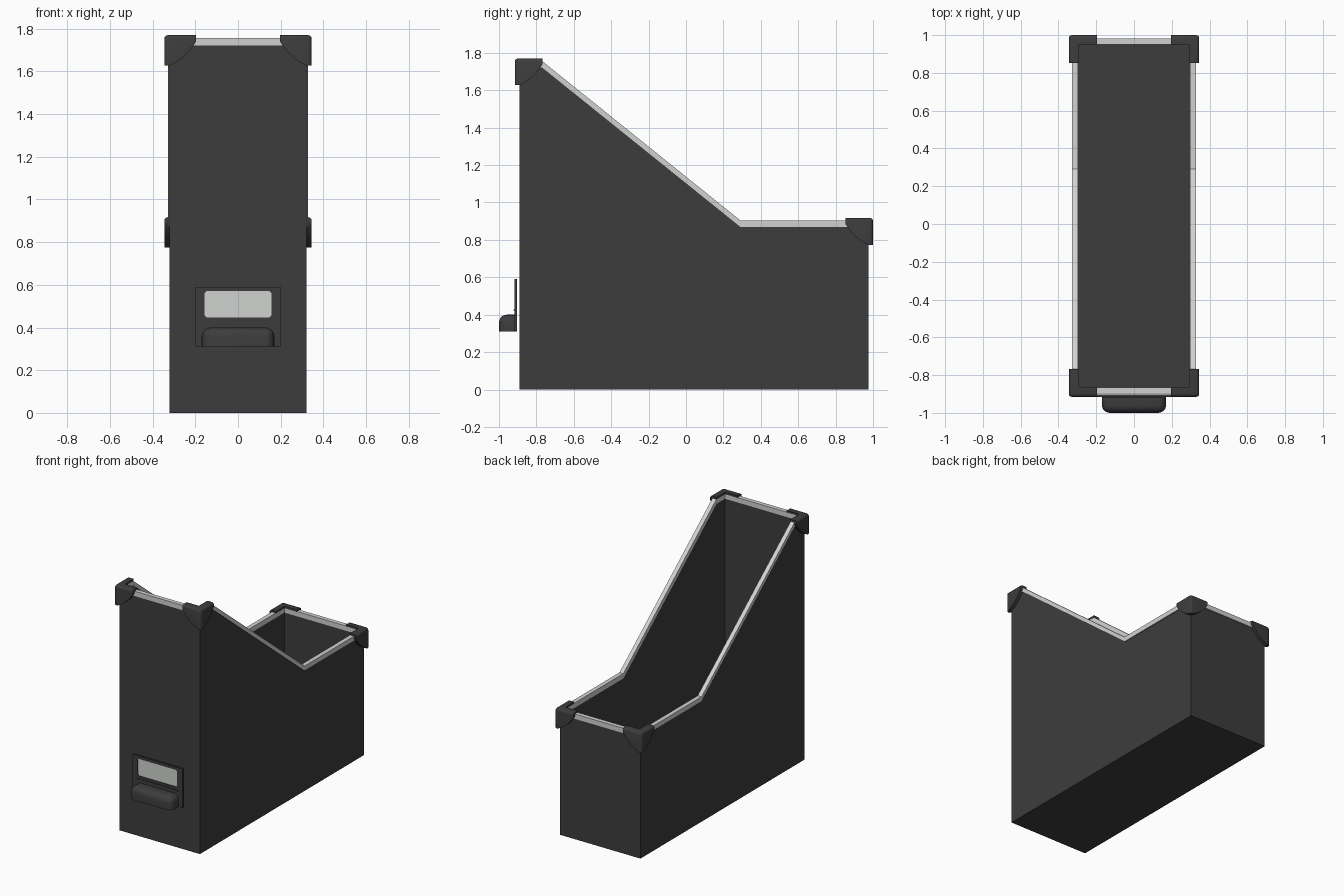
import bpy, bmesh
from mathutils import Vector, Matrix

if "Cube" in bpy.data.objects:
    bpy.data.objects.remove(bpy.data.objects["Cube"])


def material(name, r, g, b):
    m = bpy.data.materials.new(name)
    m.diffuse_color = (r, g, b, 1)
    m.use_nodes = True
    m.node_tree.nodes["Principled BSDF"].inputs["Base Color"].default_value = m.diffuse_color
    return m


DARK = material("charcoal", 0.046, 0.046, 0.046)
LIGHT = material("light grey", 0.63, 0.65, 0.63)


def finish(name, bm, mat):
    bmesh.ops.recalc_face_normals(bm, faces=bm.faces[:])
    me = bpy.data.meshes.new(name)
    bm.to_mesh(me)
    bm.free()
    me.materials.append(mat)
    ob = bpy.data.objects.new(name, me)
    bpy.context.collection.objects.link(ob)
    return ob


def box_bm(lo, hi):
    bm = bmesh.new()
    bmesh.ops.create_cube(bm, size=1)
    lo, hi = Vector(lo), Vector(hi)
    for v in bm.verts:
        v.co = [(lo[i] + hi[i]) / 2 + v.co[i] * (hi[i] - lo[i]) for i in range(3)]
    return bm


def box(name, lo, hi, mat):
    return finish(name, box_bm(lo, hi), mat)


def prism(name, pts, axis, lo, hi, mat):
    """Extrude a (horizontal, z) outline along x (axis 0) or y (axis 1)."""
    bm = bmesh.new()
    to3 = (lambda p, t: (t, p[0], p[1])) if axis == 0 else (lambda p, t: (p[0], t, p[1]))
    a = [bm.verts.new(to3(p, lo)) for p in pts]
    b = [bm.verts.new(to3(p, hi)) for p in pts]
    bm.faces.new(a)
    bm.faces.new(b)
    for i in range(len(pts)):
        j = (i + 1) % len(pts)
        bm.faces.new((a[i], a[j], b[j], b[i]))
    return finish(name, bm, mat)


def boolean(ob, cutter, op):
    mod = ob.modifiers.new("cut", 'BOOLEAN')
    mod.object, mod.operation, mod.solver = cutter, op, 'EXACT'
    apply_mods(ob)
    bpy.data.objects.remove(cutter)


def apply_mods(ob):
    dg = bpy.context.evaluated_depsgraph_get()
    me = bpy.data.meshes.new_from_object(ob.evaluated_get(dg))
    ob.modifiers.clear()
    ob.data = me


def smooth(ob):
    bpy.ops.object.select_all(action='DESELECT')
    ob.select_set(True)
    bpy.context.view_layer.objects.active = ob
    bpy.ops.object.shade_smooth_by_angle(angle=0.6)


# Sloped-top outline of the case: front, slope top, slope foot, back
W, FRONT, BACK = 0.32, -0.89, 0.975
SIDE = [(FRONT, 1.757), (-0.77, 1.757), (0.29, 0.905), (BACK, 0.905)]


def wall_loop(bm, inset, zfun):
    """Closed loop around the case, shrunk inwards by inset."""
    row = []
    for i, (y, z) in enumerate(SIDE):
        y += inset if i == 0 else -inset if i == 3 else 0
        row.append((y, zfun(z)))
    pts = [(W - inset, y, z) for y, z in row] + [(inset - W, y, z) for y, z in reversed(row)]
    return [bm.verts.new(p) for p in pts]


def bridge(bm, a, b):
    for i in range(len(a)):
        j = (i + 1) % len(a)
        bm.faces.new((a[i], a[j], b[j], b[i]))


RIM = 0.035
# Open-topped case with a floor
bm = bmesh.new()
loops = [wall_loop(bm, 0, lambda z: 0), wall_loop(bm, 0, lambda z: z - RIM),
         wall_loop(bm, 0.021, lambda z: z - RIM), wall_loop(bm, 0.021, lambda z: 0.02)]
for a, b in zip(loops, loops[1:]):
    bridge(bm, a, b)
bm.faces.new(loops[0])
bm.faces.new(loops[3])
finish("case", bm, DARK)

# Light edging strip around the opening
bm = bmesh.new()
loops = [wall_loop(bm, -0.007, lambda z: z - RIM), wall_loop(bm, -0.007, lambda z: z),
         wall_loop(bm, 0.024, lambda z: z), wall_loop(bm, 0.024, lambda z: z - RIM)]
for a, b in zip(loops, loops[1:] + loops[:1]):
    bridge(bm, a, b)
finish("edging", bm, LIGHT)

# Corner protector, modelled with its outer corner at the origin
L = 0.148
bm = box_bm((0, 0, -0.16), (L, L, 0))
corner_edges = [e for e in bm.edges
                if any(v.co.length < 1e-5 for v in e.verts)]
bmesh.ops.bevel(bm, geom=corner_edges, offset=0.016, segments=3, profile=0.5, affect='EDGES')
cap = finish("corner_protector", bm, DARK)
p0, p1, p2 = Vector((0.17, -0.03)), Vector((0.105, -0.105)), Vector((0.025, -0.143))
p0.x = L
curve = [tuple(p0 * (1 - t) ** 2 + p1 * 2 * t * (1 - t) + p2 * t * t)
         for t in [i / 8 for i in range(9)]]
keep = [(-0.02, 0.02), (0.17, 0.02), (0.17, -0.03)] + curve + [(-0.02, -0.143)]
for axis in (0, 1):
    boolean(cap, prism("cutter", keep, axis, -0.02, 0.2, DARK), 'INTERSECT')
boolean(cap, box("cutter", (0.026, 0.026, -0.3), (0.3, 0.3, -0.014), DARK), 'DIFFERENCE')
boolean(cap, box("cutter", (0.051, 0.051, -0.3), (0.3, 0.3, 0.1), DARK), 'DIFFERENCE')
base = cap.data
bpy.data.objects.remove(cap)

# Four copies mirrored to the corners
for end, y, z, sy in (("front", -0.915, 1.77, 1), ("back", 1.0, 0.917, -1)):
    for hand, sx in (("left", 1), ("right", -1)):
        me = base.copy()
        me.transform(Matrix.Translation((-0.345 * sx, y, z)) @ Matrix.Diagonal((sx, sy, 1, 1)))
        if sx * sy < 0:
            me.flip_normals()
        ob = bpy.data.objects.new(f"{end}_{hand}_corner_protector", me)
        bpy.context.collection.objects.link(ob)
        smooth(ob)

# Label holder plate with a chamfered window
holder = box("label_holder", (-0.2, -0.917, 0.31), (0.2, -0.903, 0.59), DARK)
x, c, zl, zh = 0.157, 0.01, 0.447, 0.57
window = [(-x + c, zl), (x - c, zl), (x, zl + c), (x, zh - c),
          (x - c, zh), (-x + c, zh), (-x, zh - c), (-x, zl + c)]
boolean(holder, prism("cutter", window, 1, -1, -0.8, DARK), 'DIFFERENCE')
box("label_card", (-0.175, -0.911, 0.435), (0.175, -0.904, 0.58), LIGHT)
box("holder_ridge", (-0.165, -0.921, 0.422), (0.165, -0.915, 0.429), DARK)

# Rounded cup pull, open underneath
yb, zb = -0.91, 0.31
bm = box_bm((-0.17, -1.0, zb), (0.17, yb, 0.4))


def on_opening(verts):
    return (all(abs(v.co.z - zb) < 1e-5 for v in verts)
            or all(abs(v.co.y - yb) < 1e-5 for v in verts))


round_edges = [e for e in bm.edges if not on_opening(e.verts)]
bmesh.ops.bevel(bm, geom=round_edges, offset=0.042, segments=5, profile=0.5, affect='EDGES')
bmesh.ops.recalc_face_normals(bm, faces=bm.faces[:])
bmesh.ops.delete(bm, geom=[f for f in bm.faces if on_opening(f.verts)], context='FACES')
pull = finish("pull_handle", bm, DARK)
mod = pull.modifiers.new("thickness", 'SOLIDIFY')
mod.thickness, mod.offset = 0.012, -1
apply_mods(pull)
smooth(pull)
